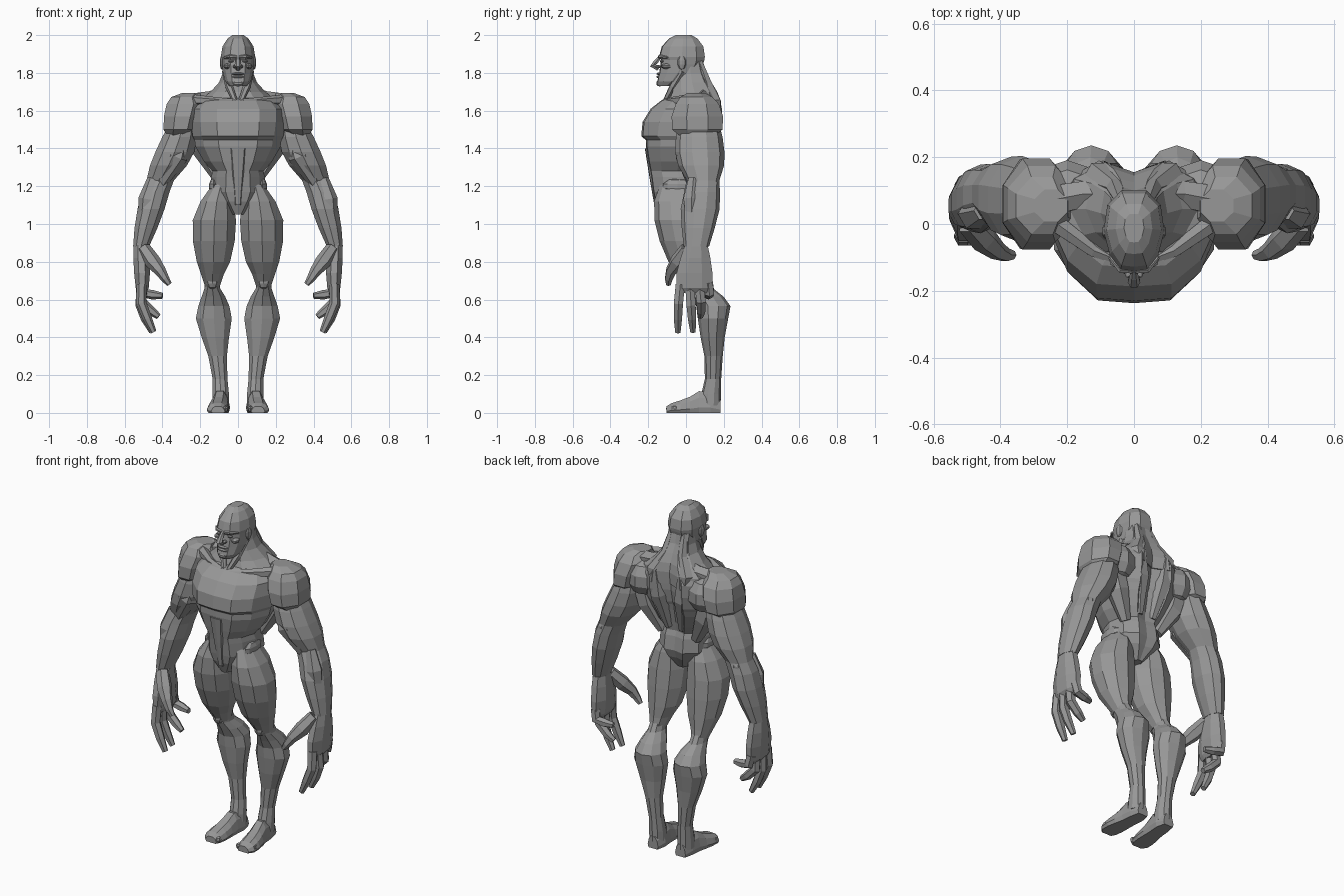
import bpy, bmesh, math
from mathutils import Vector

grey = bpy.data.materials.new("stone_grey")
grey.diffuse_color = (0.31, 0.31, 0.31, 1)


def finish(name, bm, mirror):
    bmesh.ops.recalc_face_normals(bm, faces=bm.faces)
    mesh = bpy.data.meshes.new(name)
    bm.to_mesh(mesh)
    bm.free()
    mesh.materials.append(grey)
    ob = bpy.data.objects.new(name, mesh)
    bpy.context.collection.objects.link(ob)
    if mirror:
        ob.modifiers.new("mirror", "MIRROR").use_mirror_merge = False
    return ob


def loft(name, rings, mirror=True):
    """Skin a list of equal-length point rings and cap both ends."""
    bm = bmesh.new()
    rows = [[bm.verts.new(p) for p in ring] for ring in rings]
    n = len(rows[0])
    for a, b in zip(rows, rows[1:]):
        for i in range(n):
            j = (i + 1) % n
            bm.faces.new((a[i], a[j], b[j], b[i]))
    bm.faces.new(rows[0])
    bm.faces.new(rows[-1][::-1])
    return finish(name, bm, mirror)


def limb(name, sections, sides=10):
    """Level oval sections: centre x, y, z, radius x, radius y."""
    turn = [2 * math.pi * (i + 0.5) / sides for i in range(sides)]
    return loft(name, [[(x + rx * 1.03 * math.cos(t), y + ry * 1.03 * math.sin(t), z)
                        for t in turn] for x, y, z, rx, ry in sections])


def body(name, sections):
    """Symmetric sections: z, half width, front y, back y, spine groove depth."""
    rings = []
    for z, w, f, b, g in sections:
        d = b - f
        half = [(0.45 * w, f + 0.02 * d), (0.8 * w, f + 0.21 * d), (w, f + 0.5 * d),
                (0.88 * w, f + 0.82 * d), (0.42 * w, b)]
        rings.append([(0, f, z)] + [(x, y, z) for x, y in half] + [(0, b - g, z)]
                     + [(-x, y, z) for x, y in half[::-1]])
    return loft(name, rings, False)


def tube(name, path, radii, sides=6, mirror=True):
    pts = [Vector(p) for p in path]
    rings = []
    for i, p in enumerate(pts):
        d = (pts[min(i + 1, len(pts) - 1)] - pts[max(i - 1, 0)]).normalized()
        u = d.cross(Vector((0, 1, 0.01))).normalized()
        v = d.cross(u)
        rings.append([p + radii[i] * (u * math.cos(t) + v * math.sin(t))
                      for t in [2 * math.pi * k / sides for k in range(sides)]])
    return loft(name, rings, mirror)


def blob(name, centre, size, mirror=True, segs=8, rings=5):
    bm = bmesh.new()
    bmesh.ops.create_uvsphere(bm, u_segments=segs, v_segments=rings, radius=1)
    for v in bm.verts:
        v.co = Vector([c + s * k for c, s, k in zip(centre, size, v.co)])
    return finish(name, bm, mirror)


# Trunk: pelvis, waist, ribcage and chest
body("torso", [
    (1.05, 0.035, -0.135, 0.05, 0.00), (1.12, 0.11, -0.165, 0.10, 0.01),
    (1.17, 0.145, -0.175, 0.12, 0.01), (1.25, 0.142, -0.185, 0.11, 0.01),
    (1.28, 0.135, -0.19, 0.10, 0.01), (1.33, 0.18, -0.20, 0.12, 0.025),
    (1.41, 0.225, -0.213, 0.15, 0.04), (1.445, 0.23, -0.213, 0.165, 0.05),
    (1.465, 0.24, -0.237, 0.175, 0.05), (1.54, 0.25, -0.23, 0.19, 0.05),
    (1.61, 0.25, -0.187, 0.19, 0.045), (1.655, 0.21, -0.13, 0.18, 0.04),
    (1.67, 0.15, -0.08, 0.16, 0.02)])

# Neck flaring into the back
body("neck", [
    (1.58, 0.22, -0.11, 0.19, 0.04), (1.65, 0.205, -0.095, 0.185, 0.03),
    (1.70, 0.145, -0.075, 0.165, 0.02), (1.75, 0.10, -0.07, 0.135, 0.01),
    (1.80, 0.08, -0.06, 0.11, 0.01), (1.86, 0.075, -0.04, 0.09, 0.0)])

# Head with a strong jaw and bald crown
body("head", [
    (1.73, 0.045, -0.148, -0.06, 0), (1.755, 0.068, -0.152, 0.0, 0),
    (1.80, 0.08, -0.142, 0.055, 0), (1.845, 0.086, -0.135, 0.09, 0),
    (1.868, 0.088, -0.132, 0.097, 0), (1.885, 0.091, -0.143, 0.10, 0),
    (1.94, 0.082, -0.128, 0.092, 0), (1.982, 0.055, -0.09, 0.06, 0),
    (2.0, 0.03, -0.055, 0.03, 0)])

# Face
tube("nose", [(0, -0.138, 1.885), (0, -0.158, 1.86), (0, -0.175, 1.84), (0, -0.145, 1.822)],
     [0.009, 0.014, 0.019, 0.014], 6, False)
blob("nostril", (0.017, -0.148, 1.833), (0.011, 0.015, 0.009))
tube("brow", [(0.006, -0.141, 1.884), (0.04, -0.138, 1.888), (0.072, -0.10, 1.882)],
     [0.008, 0.010, 0.006])
blob("eye", (0.036, -0.126, 1.862), (0.015, 0.012, 0.008))
blob("cheekbone", (0.055, -0.102, 1.835), (0.022, 0.03, 0.015))
for label, z, y in (("upper_lip", 1.795, -0.142), ("lower_lip", 1.779, -0.144)):
    blob(label, (0, y, z), (0.034, 0.014, 0.007), False)
blob("chin", (0, -0.14, 1.745), (0.03, 0.018, 0.017), False)
blob("ear", (0.085, -0.022, 1.855), (0.012, 0.024, 0.038))

# Neck cords and back muscles
tube("neck_cord", [(0.07, -0.02, 1.81), (0.048, -0.068, 1.73), (0.015, -0.11, 1.65)],
     [0.016, 0.02, 0.014])
tube("collar_bone", [(0.02, -0.118, 1.648), (0.12, -0.08, 1.65), (0.23, 0.0, 1.655)],
     [0.014, 0.022, 0.03])
tube("trapezius", [(0.04, 0.07, 1.86), (0.055, 0.11, 1.74), (0.10, 0.135, 1.65),
                   (0.075, 0.14, 1.5), (0.045, 0.095, 1.30)],
     [0.018, 0.03, 0.055, 0.05, 0.022])
tube("shoulder_ridge", [(0.06, 0.09, 1.70), (0.14, 0.09, 1.66), (0.25, 0.07, 1.64)],
     [0.03, 0.045, 0.05])
blob("shoulder_blade", (0.20, 0.115, 1.555), (0.10, 0.08, 0.10))
tube("side_muscle", [(0.22, 0.085, 1.52), (0.185, 0.085, 1.4), (0.11, 0.06, 1.25)],
     [0.065, 0.062, 0.03])
blob("hip", (0.13, -0.045, 1.20), (0.024, 0.08, 0.042))

# Central belly panel tapering to the groin
body("belly", [(1.10, 0.025, -0.168, -0.05, 0), (1.25, 0.05, -0.194, -0.05, 0),
               (1.40, 0.075, -0.218, -0.05, 0)])

# Shoulder caps and arms down to the palm
limb("shoulder", [
    (0.325, 0.06, 1.465, 0.05, 0.095), (0.305, 0.06, 1.50, 0.094, 0.14),
    (0.293, 0.06, 1.57, 0.104, 0.143), (0.277, 0.06, 1.635, 0.106, 0.12),
    (0.275, 0.055, 1.672, 0.082, 0.09), (0.248, 0.055, 1.693, 0.052, 0.05)], 8)
limb("arm", [
    (0.29, 0.07, 1.54, 0.07, 0.10), (0.308, 0.07, 1.46, 0.095, 0.12),
    (0.335, 0.073, 1.38, 0.105, 0.127), (0.368, 0.08, 1.31, 0.10, 0.118),
    (0.412, 0.09, 1.23, 0.074, 0.084), (0.437, 0.085, 1.17, 0.076, 0.092),
    (0.46, 0.075, 1.08, 0.073, 0.10), (0.487, 0.065, 0.98, 0.062, 0.085),
    (0.513, 0.055, 0.88, 0.043, 0.065)])
limb("palm", [
    (0.513, 0.055, 0.90, 0.041, 0.06), (0.511, 0.05, 0.82, 0.045, 0.083),
    (0.508, 0.045, 0.74, 0.044, 0.10), (0.507, 0.045, 0.66, 0.036, 0.10),
    (0.505, 0.045, 0.635, 0.02, 0.085)], 8)
blob("elbow", (0.435, 0.145, 1.20), (0.035, 0.03, 0.05))
tube("biceps", [(0.30, 0.01, 1.45), (0.325, 0.0, 1.36), (0.41, 0.035, 1.21)],
     [0.045, 0.06, 0.03])
tube("forearm_muscle", [(0.45, 0.04, 1.24), (0.478, 0.03, 1.13), (0.505, 0.03, 0.95)],
     [0.03, 0.05, 0.025])

# Thumb and curled fingers
tube("thumb", [(0.498, 0.005, 0.87), (0.45, -0.045, 0.80), (0.41, -0.08, 0.75),
               (0.385, -0.092, 0.71), (0.363, -0.093, 0.68)],
     [0.036, 0.042, 0.030, 0.022, 0.014])
fingers = {
    "index_finger": [(0.51, -0.03, 0.68), (0.512, -0.04, 0.58), (0.48, -0.043, 0.50), (0.447, -0.043, 0.427)],
    "middle_finger": [(0.51, 0.02, 0.68), (0.515, 0.027, 0.57), (0.49, 0.032, 0.50), (0.455, 0.037, 0.43)],
    "ring_finger": [(0.51, 0.07, 0.68), (0.51, 0.08, 0.59), (0.46, 0.08, 0.54), (0.42, 0.075, 0.51)],
    "little_finger": [(0.51, 0.118, 0.69), (0.50, 0.125, 0.635), (0.45, 0.12, 0.625), (0.40, 0.11, 0.62)]}
for label, path in fingers.items():
    tube(label, path, [0.028, 0.028, 0.025, 0.016])

# Legs
limb("thigh", [
    (0.09, -0.045, 1.21, 0.045, 0.09), (0.112, -0.043, 1.12, 0.088, 0.122),
    (0.125, -0.036, 1.02, 0.117, 0.127), (0.128, -0.018, 0.91, 0.113, 0.118),
    (0.13, 0.008, 0.80, 0.09, 0.098), (0.135, 0.033, 0.735, 0.062, 0.076),
    (0.136, 0.06, 0.67, 0.04, 0.058)])
limb("lower_leg", [
    (0.136, 0.055, 0.72, 0.038, 0.05), (0.136, 0.075, 0.66, 0.042, 0.065),
    (0.13, 0.115, 0.615, 0.064, 0.082), (0.128, 0.145, 0.565, 0.084, 0.088),
    (0.128, 0.143, 0.50, 0.097, 0.078), (0.12, 0.141, 0.40, 0.074, 0.062),
    (0.108, 0.146, 0.30, 0.050, 0.047), (0.095, 0.143, 0.18, 0.040, 0.042),
    (0.092, 0.133, 0.10, 0.045, 0.05), (0.092, 0.13, 0.04, 0.045, 0.052)])
blob("kneecap", (0.136, 0.01, 0.70), (0.034, 0.028, 0.045))

# Feet: sections along y with centre x, half width and height
foot = []
for y, x, w, h in [(0.182, 0.09, 0.034, 0.07), (0.13, 0.09, 0.048, 0.11),
                   (0.07, 0.095, 0.048, 0.115), (0.02, 0.101, 0.054, 0.085),
                   (-0.03, 0.106, 0.059, 0.066), (-0.075, 0.109, 0.056, 0.052),
                   (-0.103, 0.106, 0.036, 0.035)]:
    half = [(0.85, 0), (1, 0.25), (0.8, 0.7), (0.4, 1)]
    foot.append([(x + w * a, y, h * b) for a, b in half]
                + [(x - w * a, y, h * b) for a, b in half[::-1]])
loft("foot", foot)
for k in range(5):
    blob("toe_%d" % (k + 1), (0.066 + 0.021 * k, -0.088 + 0.007 * k, 0.022),
         (0.014, 0.018, 0.018), segs=6, rings=4)
